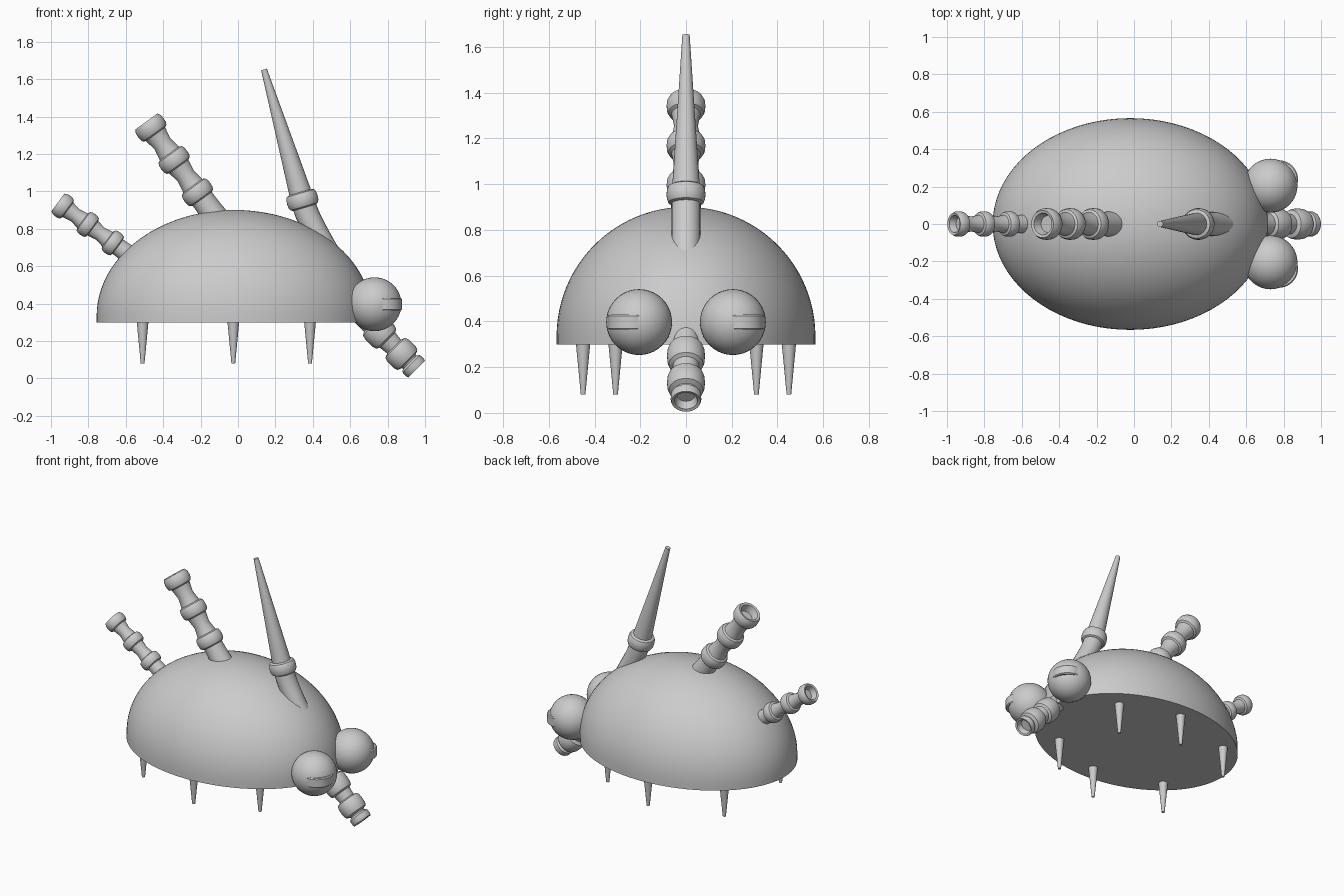
import bpy, bmesh, math
from mathutils import Vector

if "Cube" in bpy.data.objects:
    bpy.data.objects.remove(bpy.data.objects["Cube"])


def finish(obj, angle=35):
    bpy.ops.object.select_all(action='DESELECT')
    obj.select_set(True)
    bpy.context.view_layer.objects.active = obj
    bpy.ops.object.shade_smooth_by_angle(angle=math.radians(angle))
    return obj


def lathe(name, profile, loc=(0, 0, 0), axis=(0, 0, 1), scale=(1, 1, 1), n=40):
    """Revolve (radius, height) points round an axis; radius 0 closes to a point."""
    bm = bmesh.new()
    rings = []
    for r, h in profile:
        if r < 1e-5:
            rings.append([bm.verts.new((0, 0, h))])
        else:
            rings.append([bm.verts.new((r * math.cos(2 * math.pi * i / n),
                                        r * math.sin(2 * math.pi * i / n), h)) for i in range(n)])
    for a, b in zip(rings, rings[1:]):
        for i in range(n):
            j = (i + 1) % n
            quad = [a[i % len(a)], a[j % len(a)], b[j % len(b)], b[i % len(b)]]
            bm.faces.new(list(dict.fromkeys(quad)))
    bmesh.ops.recalc_face_normals(bm, faces=bm.faces)
    mesh = bpy.data.meshes.new(name)
    bm.to_mesh(mesh)
    bm.free()
    obj = bpy.data.objects.new(name, mesh)
    bpy.context.collection.objects.link(obj)
    obj.location = loc
    obj.scale = scale
    obj.rotation_mode = 'QUATERNION'
    obj.rotation_quaternion = Vector((0, 0, 1)).rotation_difference(Vector(axis).normalized())
    return finish(obj)


def band(s, R, h, neck):
    """Rounded collar centred s below the tube's end."""
    return [(neck, -s - h), (R * .9, -s - h * .85), (R * .98, -s - h * .5), (R, -s),
            (R * .98, -s + h * .5), (R * .9, -s + h * .85), (neck, -s + h)]


def mouth(r, depth):
    """Open end with a sunken funnel."""
    return [(r, 0), (r * .8, -.004), (r * .62, -depth), (0, -depth)]


def tube(name, end, axis, R, neck, spacing, h, length):
    first = h * .95
    s2, s3 = first + spacing, first + 2 * spacing
    waist = neck * .82
    p = [(0, -length), (neck * 1.12, -length), (neck, -s3 - h * 1.6)]
    p += band(s3, R, h, neck)
    p += [(waist, -(s2 + s3) / 2)]
    p += band(s2, R, h, neck)
    p += [(waist, -(first + s2) / 2)]
    p += band(first, R, h, neck)[:5] + mouth(R * .86, h * 1.2)
    return lathe(name, p, end, axis)


# Domed body with a short straight skirt and flat underside
dome = [(0, .30), (.566, .30), (.566, .335)]
dome += [(.566 * math.cos(a), .335 + .566 * math.sin(a))
         for a in (math.pi / 2 * i / 24 for i in range(1, 24))]
dome += [(0, .901)]
lathe("body_shell", dome, (-.02, 0, 0), scale=(1.3, 1, 1), n=80)

# Six small peg legs
for side, sgn in (("front", -1), ("back", 1)):
    for pos, x, y in (("left", -.51, .308), ("middle", -.025, .45), ("right", .385, .308)):
        lathe(f"{side}_{pos}_leg", [(0, .08), (.01, .08), (.033, .32), (0, .32)],
              (x, sgn * y, 0), n=20)

# Eyes, each with a raised curved slit facing outward
for side, sgn in (("front", -1), ("back", 1)):
    ball = [(.144 * math.sin(math.pi * i / 20), -.144 * math.cos(math.pi * i / 20))
            for i in range(21)]
    ex, ey, ez = .73, sgn * .205, .397
    lathe(f"{side}_eye", ball, (ex, ey, ez), axis=(1, 0, 0))
    lathe(f"{side}_eye_slit",
          [(0, -.033), (.097, -.033), (.103, -.027), (.103, .027), (.097, .033), (0, .033)],
          (ex + .044, ey + sgn * .033, ez))

# Ribbed chimney tubes on the back of the dome
tube("upper_tube", (-.49, 0, 1.374), (-.585, 0, .81), .085, .063, .213, .043, .68)
tube("rear_tube", (-.963, 0, .941), (-.805, 0, .593), .068, .048, .166, .034, .52)

# Ribbed snout pointing down and forward
snout = [(0, -.46), (.058, -.46), (.058, -.36)]
snout += band(.28, .083, .06, .058) + band(.115, .083, .055, .052)
snout += [(.05, -.052), (.058, -.048), (.066, -.04), (.067, -.012)] + mouth(.063, .04)
lathe("snout", snout, (.955, 0, .05), (.707, 0, -.707))

# Tall horn: tapered spike with collar at its foot
foot = Vector((.344, 0, .955))
tip = Vector((.139, 0, 1.652))
L = (tip - foot).length
lathe("horn_spike", [(0, 0), (.06, 0), (.06, .04), (.016, L), (0, L)], foot, tip - foot)
lathe("horn_collar", [(0, -.043)] + [(r, -h) for r, h in band(0, .085, .043, .064)][::-1] + [(0, .043)],
      foot, tip - foot)

# Bent stalk holding the horn
curve = bpy.data.curves.new("horn_stalk", 'CURVE')
curve.dimensions = '3D'
curve.bevel_depth = .064
curve.bevel_resolution = 8
curve.use_fill_caps = True
sp = curve.splines.new('BEZIER')
path = [(.342, .96), (.374, .87), (.435, .75), (.48, .67)]
sp.bezier_points.add(len(path) - 1)
for bp, (x, z) in zip(sp.bezier_points, path):
    bp.co = (x, 0, z)
    bp.handle_left_type = bp.handle_right_type = 'AUTO'
stalk = bpy.data.objects.new("horn_stalk", curve)
bpy.context.collection.objects.link(stalk)
